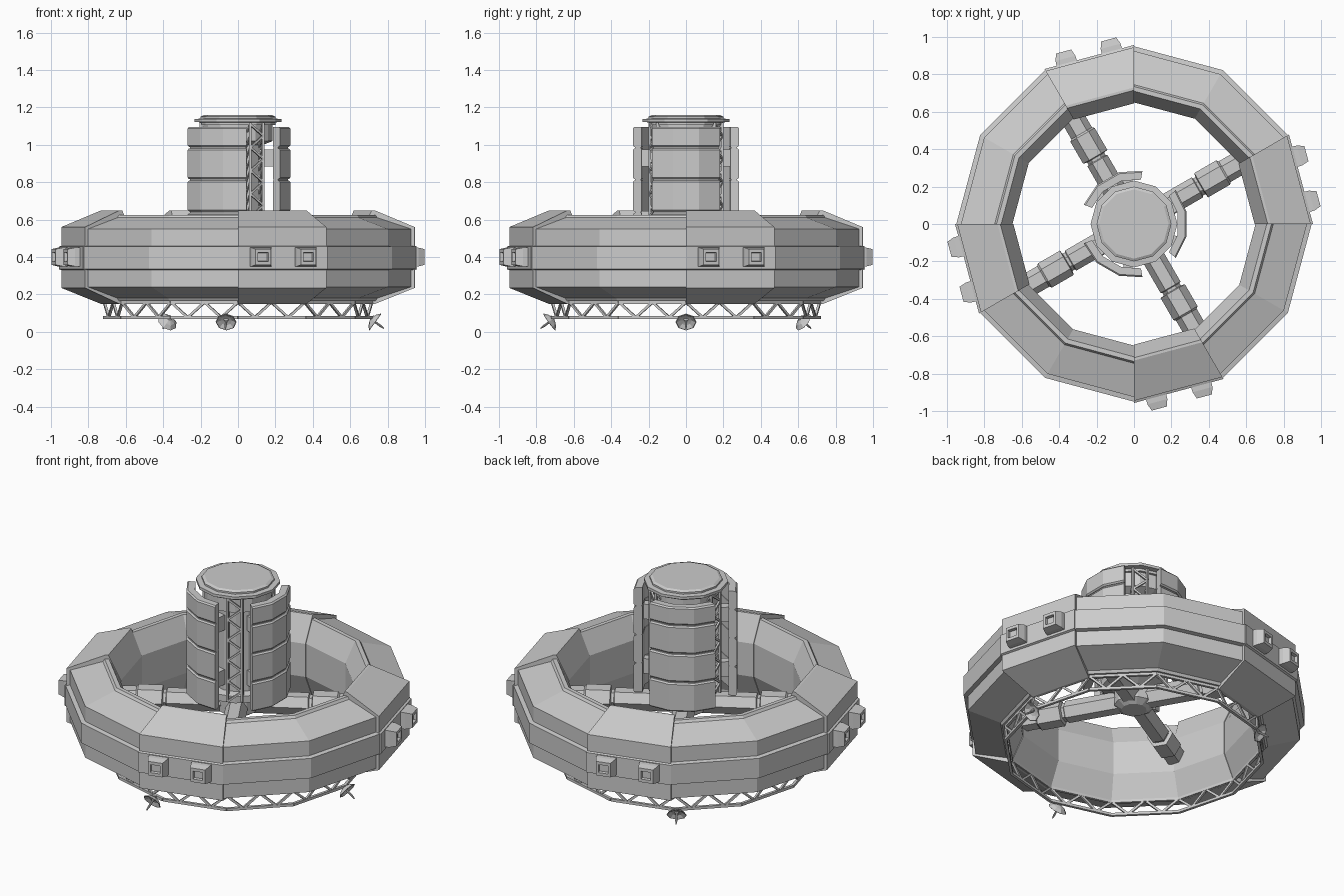
import bpy, bmesh
from math import radians, sin, cos, pi
from mathutils import Vector, Matrix

if "Cube" in bpy.data.objects:
    bpy.data.objects.remove(bpy.data.objects["Cube"])


def finish(name, bm):
    bmesh.ops.recalc_face_normals(bm, faces=bm.faces)
    me = bpy.data.meshes.new(name)
    bm.to_mesh(me)
    bm.free()
    ob = bpy.data.objects.new(name, me)
    bpy.context.collection.objects.link(ob)
    return ob


def sweep(bm, profile, angles):
    """Carry a closed (r, z) profile around z through the angles, capped."""
    rows = [[bm.verts.new((r * cos(radians(a)), r * sin(radians(a)), z)) for r, z in profile]
            for a in angles]
    n = len(profile)
    for p, q in zip(rows, rows[1:]):
        for i in range(n):
            j = (i + 1) % n
            bm.faces.new((p[i], p[j], q[j], q[i]))
    bm.faces.new(rows[0])
    bm.faces.new(rows[-1])


def loft(bm, rings):
    """Join equal-length point rings with quads and cap both ends."""
    rows = [[bm.verts.new(p) for p in ring] for ring in rings]
    n = len(rows[0])
    for p, q in zip(rows, rows[1:]):
        for i in range(n):
            bm.faces.new((p[i], p[(i + 1) % n], q[(i + 1) % n], q[i]))
    bm.faces.new(rows[0])
    bm.faces.new(rows[-1])


def turned(name, profile, sides, mat=Matrix()):
    bm = bmesh.new()
    loft(bm, [[mat @ Vector((r * cos(2 * pi * i / sides), r * sin(2 * pi * i / sides), z))
               for i in range(sides)] for r, z in profile])
    return finish(name, bm)


def bar(bm, a, b, w):
    a, b = Vector(a), Vector(b)
    d = b - a
    m = Matrix.Translation((a + b) / 2) @ d.to_track_quat('Z', 'Y').to_matrix().to_4x4()
    bmesh.ops.create_cube(bm, size=1, matrix=m @ Matrix.Diagonal((w, w, d.length, 1)))


def polar(r, a, z):
    return Vector((r * cos(radians(a)), r * sin(radians(a)), z))


def spin(a):
    return Matrix.Rotation(radians(a), 4, 'Z')


# Habitat ring: four plain double segments and four raised armoured segments
plain = [(.65, .5), (.71, .625), (.735, .625), (.745, .61), (.925, .55), (.925, .46),
         (.95, .455), (.95, .335), (.925, .33), (.925, .24), (.745, .18), (.735, .165),
         (.71, .165), (.65, .3)]
armoured = [(.645, .5), (.715, .65), (.73, .65), (.945, .56), (.945, .46), (.957, .455),
            (.957, .335), (.945, .33), (.945, .235), (.73, .148), (.715, .148), (.645, .3)]
bm = bmesh.new()
for k in range(4):
    sweep(bm, plain, [90 * k + a for a in (30, 60, 90)])
finish("habitat_ring", bm)
bm = bmesh.new()
for k in range(4):
    sweep(bm, armoured, [90 * k, 90 * k + 30])
finish("armoured_ring_segments", bm)

# Docking ports: two tapered boxes with recessed windows per armoured segment
bm = bmesh.new()
for k in range(4):
    for off in (-.125, .125):
        m = spin(90 * k + 15) @ Matrix.Translation((0, off, .4))
        rings = []
        for x, w, h in ((.9, .057, .052), (.95, .055, .05), (.988, .042, .042),
                        (.988, .028, .024), (.97, .026, .022)):
            rings.append([m @ Vector((x, sy * w, sz * h))
                          for sy, sz in ((-1, -1), (1, -1), (1, 1), (-1, 1))])
        loft(bm, rings)
finish("docking_ports", bm)

# Spokes: hexagonal tubes with a thicker outer sleeve
bm = bmesh.new()
for k in range(4):
    m = spin(30 + 90 * k) @ Matrix.Translation((0, 0, .4))
    stations = ((.03, .056), (.39, .056), (.395, .048), (.41, .048), (.415, .068),
                (.55, .068), (.56, .058), (.68, .058))
    loft(bm, [[m @ Vector((x, h * 1.1 * cos(i * pi / 3), h * 1.1 * sin(i * pi / 3)))
               for i in range(6)] for x, h in stations])
finish("spokes", bm)

# Central tower: core, base collar, head and cap
turned("tower_core", [(.07, .335), (.11, .36), (.11, .44), (.18, .47), (.18, .51), (.135, .52),
                      (.135, 1.0), (.185, 1.02), (.185, 1.11)], 12)
turned("tower_cap", [(.2, 1.105), (.2, 1.12), (.232, 1.122), (.232, 1.138), (.2, 1.14),
                     (.2, 1.15), (.185, 1.158)], 12)

# Three curved armour shells, each in four tiers with narrow grooves between
shells, links = bmesh.new(), bmesh.new()
for k in range(3):
    c = 120 * k
    arc = [c + a for a in (-39, -14, 14, 39)]
    levels = (.46, .64, .812, .985, 1.10)
    for z0, z1 in zip(levels, levels[1:]):
        z0 += .004
        z1 -= .004
        sweep(shells, [(.24, z0), (.28, z0), (.288, z0 + .008), (.288, z1 - .008),
                       (.28, z1), (.24, z1)], arc)
    sweep(shells, [(.243, .465), (.276, .465), (.276, 1.095), (.243, 1.095)], arc)
    # Blocks tying the shell to the core
    for z in (.6, .93):
        for a in (-22, 22):
            m = spin(c + a) @ Matrix.Translation((.19, 0, z)) @ Matrix.Diagonal((.13, .05, .09, 1))
            bmesh.ops.create_cube(links, size=1, matrix=m)
finish("tower_shells", shells)
finish("shell_links", links)

# Lattice ladders in the gaps between shells
bm = bmesh.new()
for k in range(3):
    m = spin(60 + 120 * k)

    def bar_at(y0, z0, y1, z1, w):
        bar(bm, m @ Vector((.2, y0, z0)), m @ Vector((.2, y1, z1)), w)
    for s in (-1, 1):
        bar_at(s * .04, .49, s * .04, 1.12, .012)
        bar(bm, m @ Vector((.155, s * .04, .49)), m @ Vector((.155, s * .04, 1.12)), .01)
    n = 10
    for i in range(n):
        s = 1 if i % 2 else -1
        z0, z1 = .49 + .62 * i / n, .49 + .62 * (i + 1) / n
        bar_at(s * .04, z0, -s * .04, z1, .011)
        for t in (-1, 1):
            bar(bm, m @ Vector((.155, t * .04, z0)), m @ Vector((.2, t * .04, z1)), .008)
finish("tower_lattices", bm)

# Truss ring under the habitat
bm = bmesh.new()
lo, hi = .077, .158
for k in range(12):
    a, b = polar(.715, 30 * k, 0), polar(.715, 30 * k + 30, 0)
    up, dn = Vector((0, 0, hi)), Vector((0, 0, lo))
    bar(bm, a + up, b + up, .016)
    bar(bm, a + dn, b + dn, .016)
    for i in range(4):
        p, q = a.lerp(b, i / 4), a.lerp(b, (i + 1) / 4)
        bar(bm, p + (dn if i % 2 else up), q + (up if i % 2 else dn), .013)
finish("truss_ring", bm)

# Antenna dishes hanging from the truss, facing outwards and down
for i, a in enumerate((0, 121, 265)):
    d = (polar(.8, a, 0) + Vector((0, 0, -.58))).normalized()
    m = Matrix.Translation(polar(.72, a, .062)) @ d.to_track_quat('Z', 'Y').to_matrix().to_4x4()
    turned(f"dish_{i + 1}", [(.012, -.012), (.035, -.002), (.056, .016), (.052, .018),
                             (.03, .004), (.006, .0), (.006, .055), (.003, .075)], 8, m)
    bm = bmesh.new()
    bar(bm, polar(.715, a, .085), polar(.718, a, .06), .022)
    finish(f"dish_mount_{i + 1}", bm)
